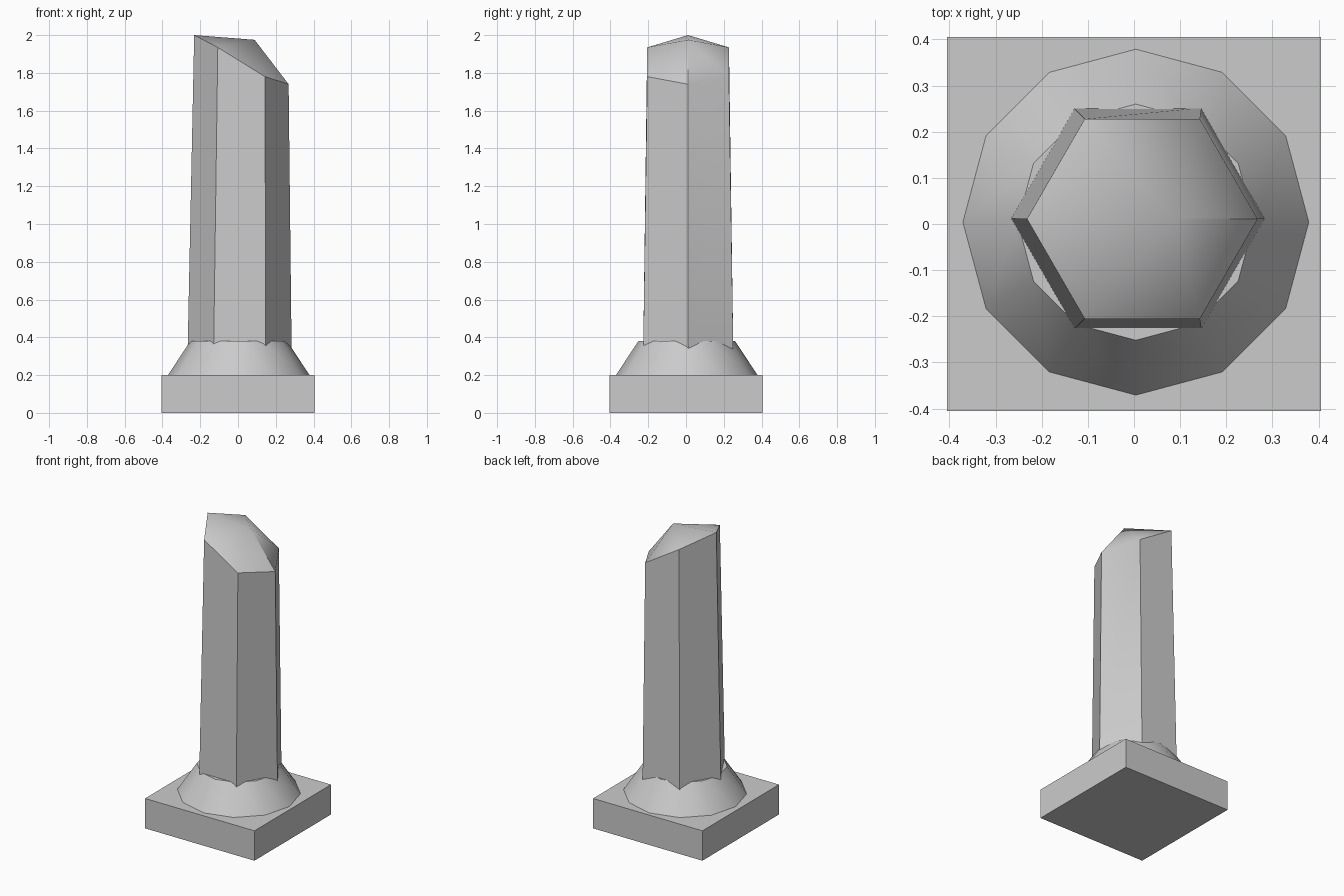
import bpy, bmesh, math

cube = bpy.data.objects.get("Cube")
if cube:
    bpy.data.objects.remove(cube, do_unlink=True)

stone = bpy.data.materials.new("grey_stone")
stone.use_nodes = True
GREY = (0.6, 0.6, 0.6, 1)
stone.diffuse_color = GREY
stone.node_tree.nodes["Principled BSDF"].inputs["Base Color"].default_value = GREY


def finish(obj, name):
    obj.name = obj.data.name = name
    obj.data.materials.append(stone)
    bpy.ops.object.select_all(action="DESELECT")
    obj.select_set(True)
    bpy.context.view_layer.objects.active = obj
    bpy.ops.object.shade_smooth_by_angle(angle=math.radians(35))


# Square plinth
bpy.ops.mesh.primitive_cube_add(size=1, location=(0, 0, 0.1))
plinth = bpy.context.object
plinth.scale = (0.81, 0.81, 0.2)
bpy.ops.object.transform_apply(location=False, rotation=False, scale=True)
finish(plinth, "plinth")

# Twelve-sided flared collar
bpy.ops.mesh.primitive_cone_add(vertices=12, radius1=0.375, radius2=0.256,
                                depth=0.18, location=(0.004, 0.004, 0.29))
finish(bpy.context.object, "collar")

# Tapered hexagonal shaft with a slanted, pointed top
bm = bmesh.new()


def hex_ring(cx, cy, radius, heights):
    ring = []
    for i in range(6):
        a = i * math.pi / 3
        z = heights[min(i, 6 - i)]
        ring.append(bm.verts.new((cx + radius * math.cos(a), cy + radius * math.sin(a), z)))
    return ring


bottom = hex_ring(0.008, 0.012, 0.277, [0.22] * 4)
top = hex_ring(0.018, 0.011, 0.25, [1.74, 1.78, 1.935, 2.0])
apex = bm.verts.new((0.088, 0.012, 1.975))
bm.faces.new(bottom[::-1])
for i in range(6):
    j = (i + 1) % 6
    bm.faces.new((bottom[i], bottom[j], top[j], top[i]))
    bm.faces.new((top[i], top[j], apex))
mesh = bpy.data.meshes.new("shaft")
bm.to_mesh(mesh)
bm.free()
shaft = bpy.data.objects.new("shaft", mesh)
bpy.context.collection.objects.link(shaft)
finish(shaft, "shaft")
